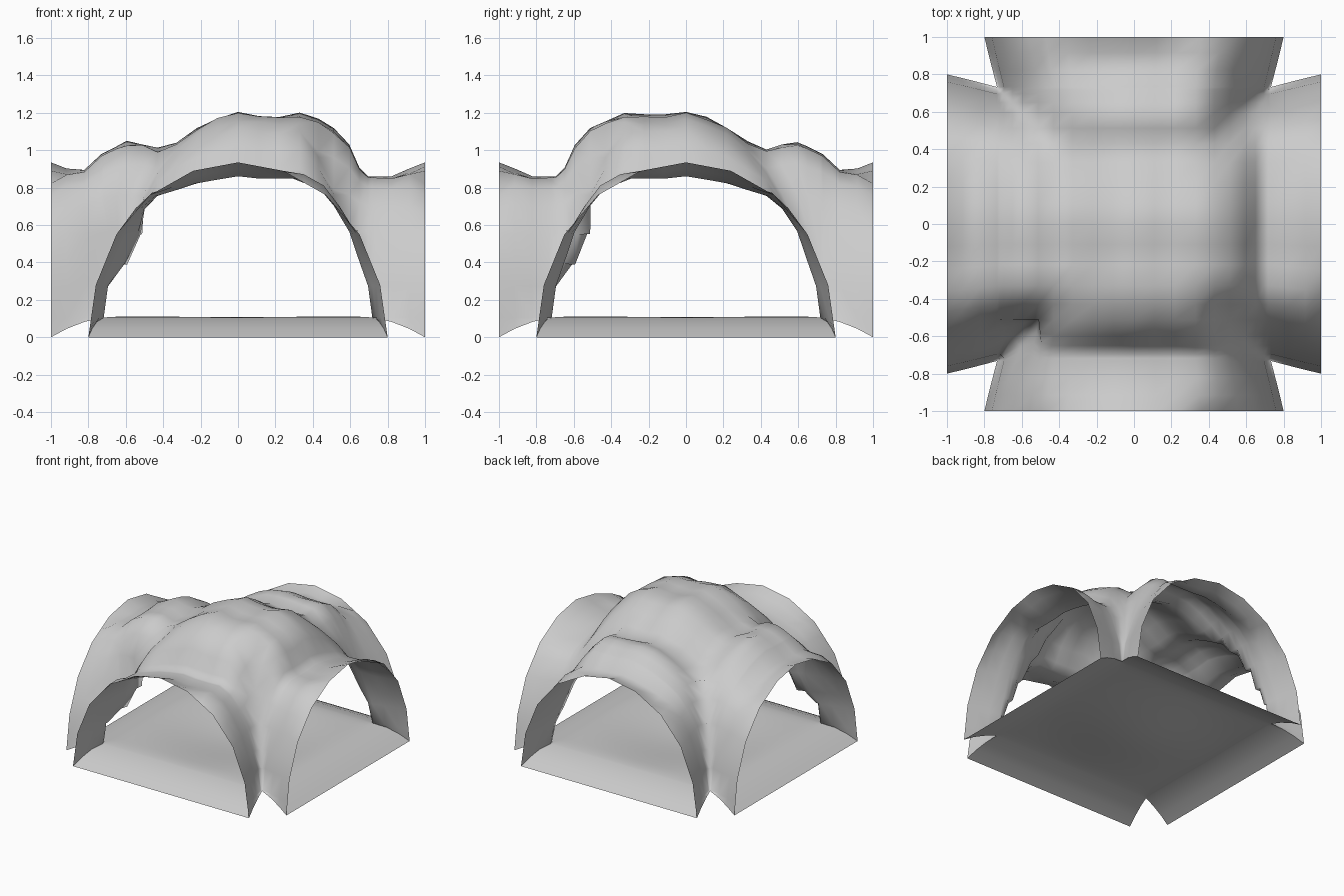
import bpy, bmesh, random
from mathutils import Vector

random.seed(4)
cube = bpy.data.objects.get("Cube")
if cube:
    bpy.data.objects.remove(cube, do_unlink=True)

stone = bpy.data.materials.new("pale_grey_stone")
stone.use_nodes = True
stone.diffuse_color = (0.6, 0.6, 0.6, 1)
stone.node_tree.nodes["Principled BSDF"].inputs["Base Color"].default_value = (0.6, 0.6, 0.6, 1)

# Half profile of a tunnel mouth, and the rugged profile of the central dome
ARCH = [(0, .935), (.24, .89), (.47, .76), (.65, .55), (.76, .28), (.8, 0)]
DOME = [(-1, .935), (-.87, .85), (-.73, .98), (-.57, 1.06), (-.4, 1.0), (-.25, 1.1),
        (-.16, 1.16), (0, 1.21), (.18, 1.18), (.32, 1.21), (.47, 1.15), (.58, 1.06),
        (.67, .86), (.87, .855), (1, .935)]
HALF = [.12, .24, .36, .47, .56, .65, .71, .76, .785, .8, .87, .94, 1]
LINES = [-u for u in reversed(HALF)] + [0] + HALF


def sample(profile, u):
    for (a, p), (b, q) in zip(profile, profile[1:]):
        if a <= u <= b:
            return p + (q - p) * (u - a) / (b - a)
    return 0


def smooth(t):
    t = min(1, max(0, t))
    return t * t * (3 - 2 * t)


def squeeze(across, along):
    # Tunnels narrow behind the mouth, while the mouths stay in place
    inward = min(1, (1 - abs(along)) / .2)
    free = min(1, (1 - abs(across)) / .2)
    return across * (1 - .085 * inward * free)


def floor_height(x, y):
    # Rises from the mouths to a low rim, with a shallow hollow in the middle
    d = 1 - max(abs(x), abs(y))
    rise = 1 - max(0, 1 - d / .36) ** 2
    return .11 * rise - .06 * smooth(1 - Vector((x, y)).length / .75)


def floor_point(gx, gy):
    x, y = squeeze(gx, gy), squeeze(gy, gx)
    return Vector((x, y, floor_height(x, y)))


def roof_point(gx, gy):
    p = floor_point(gx, gy)
    ground = p.z
    reach = max(abs(gx), abs(gy))
    vault = max(sample(ARCH, abs(gx)), sample(ARCH, abs(gy)))
    # Tunnel ceilings sag behind the mouth
    vault -= .085 * vault ** 2 * smooth((1 - reach) / .13)
    if reach < .99:
        # Raised centre, fading into the four corner groins
        swell = .6 + (sample(DOME, p.x) - .6) * (sample(DOME, -p.y) - .6) / .61
        blend = smooth((.7 - min(abs(p.x), abs(p.y))) / .42)
        vault += max(0, swell - vault) * blend
        if reach < .7:
            vault += random.uniform(-.012, .004)
    p.z = max(ground, vault)
    # Rock bulging into the chamber at one corner
    bulge = smooth(1 - (p - Vector((-.58, -.58, .5))).length / .3)
    return p + Vector((.1, .1, -.03)) * bulge


def sheet(name, point):
    bm = bmesh.new()
    grid = {(i, j): bm.verts.new(point(x, y))
            for i, x in enumerate(LINES) for j, y in enumerate(LINES)
            if min(abs(x), abs(y)) <= .8}
    for i, j in list(grid):
        corners = [(i, j), (i + 1, j), (i + 1, j + 1), (i, j + 1)]
        if all(c in grid for c in corners):
            face = bm.faces.new([grid[c] for c in corners])
            face.smooth = True
    mesh = bpy.data.meshes.new(name)
    bm.to_mesh(mesh)
    bm.free()
    mesh.materials.append(stone)
    obj = bpy.data.objects.new(name, mesh)
    bpy.context.collection.objects.link(obj)


# Cross-shaped floor and vaulted roof of the four-way cave junction
sheet("cave_floor", floor_point)
sheet("cave_roof", roof_point)
